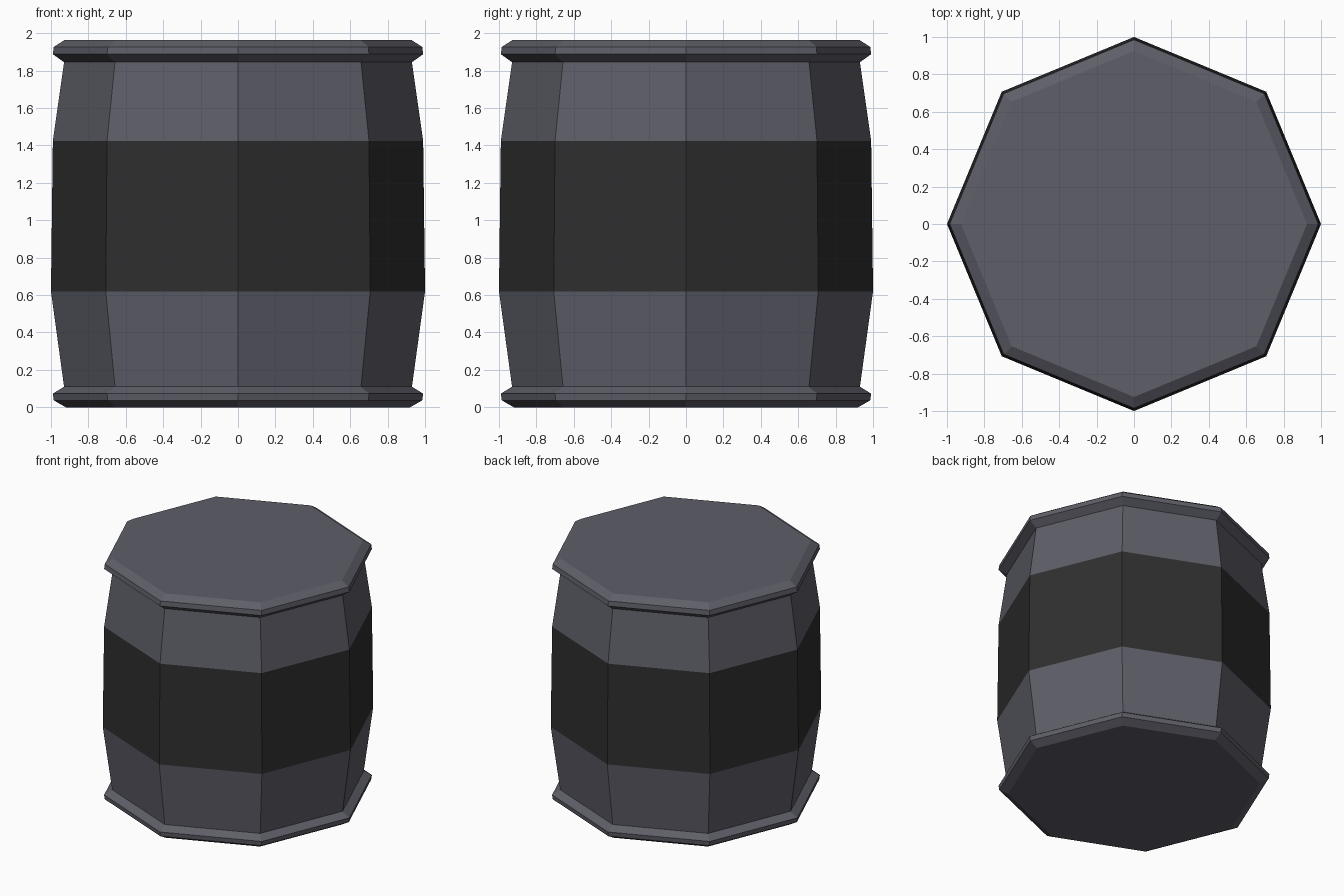
import bpy
import bmesh
from math import cos, sin, pi

cube = bpy.data.objects.get("Cube")
if cube:
    bpy.data.objects.remove(cube, do_unlink=True)

SIDES = 8


def make_material(name, color):
    mat = bpy.data.materials.new(name)
    mat.use_nodes = True
    mat.diffuse_color = color
    mat.node_tree.nodes["Principled BSDF"].inputs["Base Color"].default_value = color
    return mat


grey = make_material("slate_grey", (0.112, 0.112, 0.140, 1))
black = make_material("band_black", (0.028, 0.028, 0.028, 1))


def lathe(name, profile, materials, cap_bottom=False, cap_top=False):
    """Eight-sided solid of revolution from (radius, height) points."""
    bm = bmesh.new()
    rings = [[bm.verts.new((r * cos(2 * pi * i / SIDES), r * sin(2 * pi * i / SIDES), z))
              for i in range(SIDES)] for r, z in profile]
    for low, high in zip(rings, rings[1:]):
        for i in range(SIDES):
            j = (i + 1) % SIDES
            bm.faces.new((low[i], low[j], high[j], high[i]))
    if cap_bottom:
        bm.faces.new(rings[0][::-1])
    if cap_top:
        bm.faces.new(rings[-1])
    mesh = bpy.data.meshes.new(name)
    bm.to_mesh(mesh)
    bm.free()
    for mat in materials:
        mesh.materials.append(mat)
    obj = bpy.data.objects.new(name, mesh)
    bpy.context.collection.objects.link(obj)
    return obj


# Bulging barrel wall with a dark band around the middle
wall = lathe("barrel_wall", [(0.93, 0.11), (1.0, 0.62), (0.99, 1.425), (0.93, 1.845)],
             [grey, black])
for face in wall.data.polygons:
    face.material_index = int(0.62 < face.center.z < 1.425)

# Bevelled rims, closed by the base and the lid
lathe("bottom_rim", [(0.92, 0), (0.985, 0.037), (0.99, 0.073), (0.93, 0.11)],
      [grey], cap_bottom=True)
lathe("top_rim", [(0.93, 1.845), (0.99, 1.888), (0.985, 1.927), (0.925, 1.965)],
      [grey], cap_top=True)
